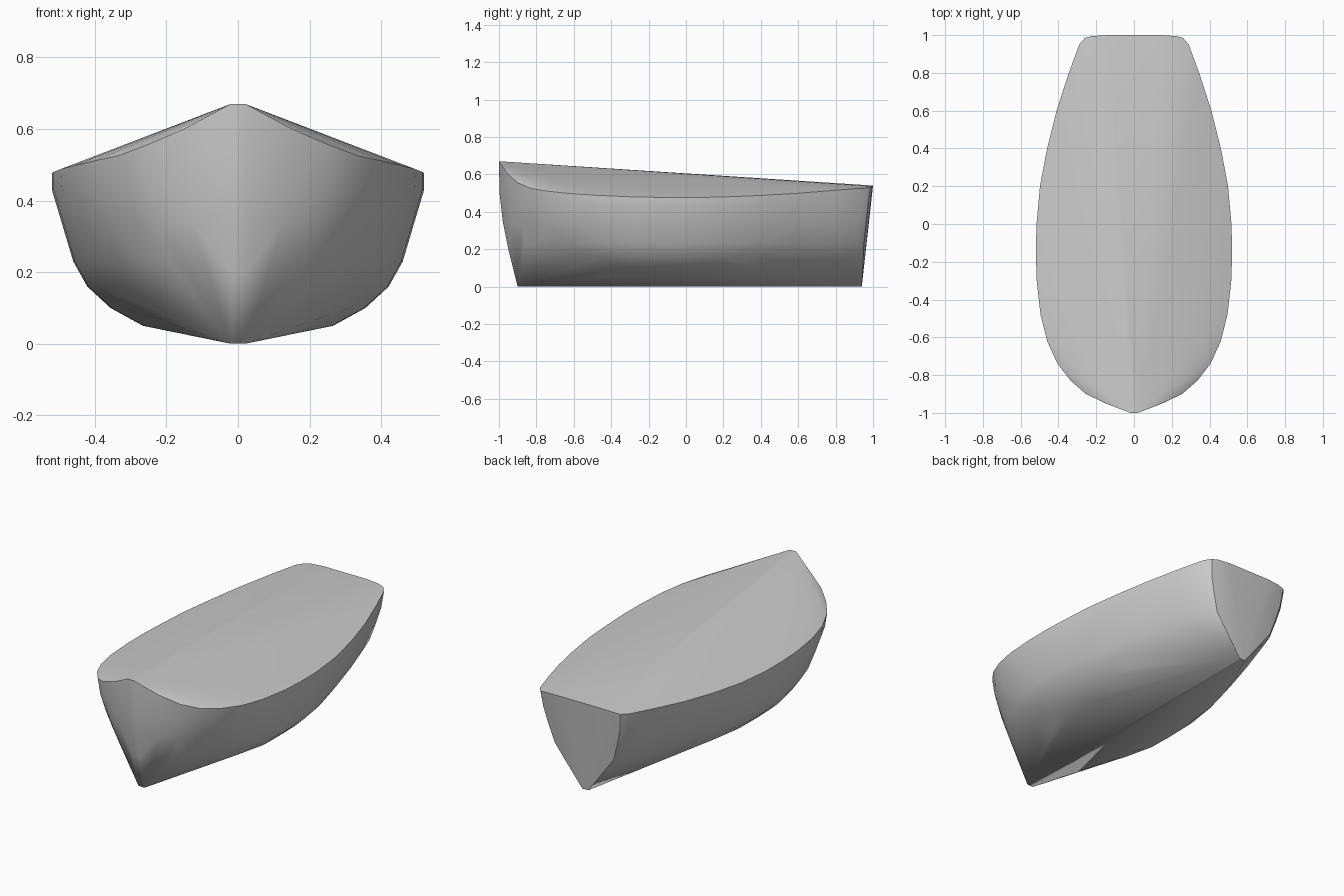
import bpy, bmesh, math

if "Cube" in bpy.data.objects:
    bpy.data.objects.remove(bpy.data.objects["Cube"])


def lerp(a, b, t):
    return a + (b - a) * t


# Curved stem profile at the front (z, y), straight raked transom at the back
STEM = [(0.0, -0.90), (0.2, -0.95), (0.35, -0.98), (0.5, -0.997), (0.67, -1.0)]


def stem_y(z):
    for (z0, y0), (z1, y1) in zip(STEM, STEM[1:]):
        if z <= z1:
            return lerp(y0, y1, (z - z0) / (z1 - z0))
    return -1.0


def stern_y(z):
    return lerp(0.94, 1.0, min(z / 0.54, 1))


# Section levels: height, relative width at the V-shaped ends, and amidships
LEVELS = [(0.43, 0.96, 1.0), (0.34, 0.87, 0.945), (0.23, 0.74, 0.885),
          (0.16, 0.52, 0.81), (0.10, 0.34, 0.685), (0.05, 0.18, 0.51)]

# Stations: y, half width, rail height, fullness of the section
STATIONS = [(-0.95, 0.15, 0.60, 0.0), (-0.90, 0.255, 0.555, 0.1),
            (-0.83, 0.335, 0.525, 0.25), (-0.74, 0.405, 0.51, 0.45),
            (-0.62, 0.46, 0.497, 0.65), (-0.48, 0.495, 0.488, 0.85),
            (-0.30, 0.515, 0.48, 1.0), (-0.15, 0.52, 0.477, 1.0),
            (0.0, 0.516, 0.475, 1.0), (0.2, 0.498, 0.479, 0.9),
            (0.4, 0.46, 0.487, 0.75), (0.6, 0.41, 0.499, 0.5),
            (0.8, 0.345, 0.515, 0.25), (0.95, 0.29, 0.527, 0.05),
            (0.985, 0.26, 0.53, 0.0)]

bm = bmesh.new()


def add_pair(x, y, z):
    for s in (-1, 1):
        bm.verts.new((s * x, y, z))


# Hull sections and rail
for y, w, rail, full in STATIONS:
    u = (y + 1) / 2
    add_pair(w, y, rail)
    for z, end, mid in LEVELS:
        add_pair(w * lerp(end, mid, full),
                 lerp(stem_y(z), stern_y(z), u), z)

# Stem, keel, and upper edge of the transom
for z, y in STEM:
    add_pair(0.02, y, z)
add_pair(0.02, 0.94, 0.0)
add_pair(0.14, 1.0, 0.54)
add_pair(0.22, 0.995, 0.536)

# Taut skin over all the sections
res = bmesh.ops.convex_hull(bm, input=bm.verts[:])
loose = [v for v in bm.verts if not v.link_faces]
bmesh.ops.delete(bm, geom=loose, context='VERTS')
bmesh.ops.recalc_face_normals(bm, faces=bm.faces[:])

mesh = bpy.data.meshes.new("boat_hull")
bm.to_mesh(mesh)
bm.free()
hull = bpy.data.objects.new("boat_hull", mesh)
bpy.context.collection.objects.link(hull)
bpy.context.view_layer.objects.active = hull
hull.select_set(True)
bpy.ops.object.shade_smooth_by_angle(angle=math.radians(35))
